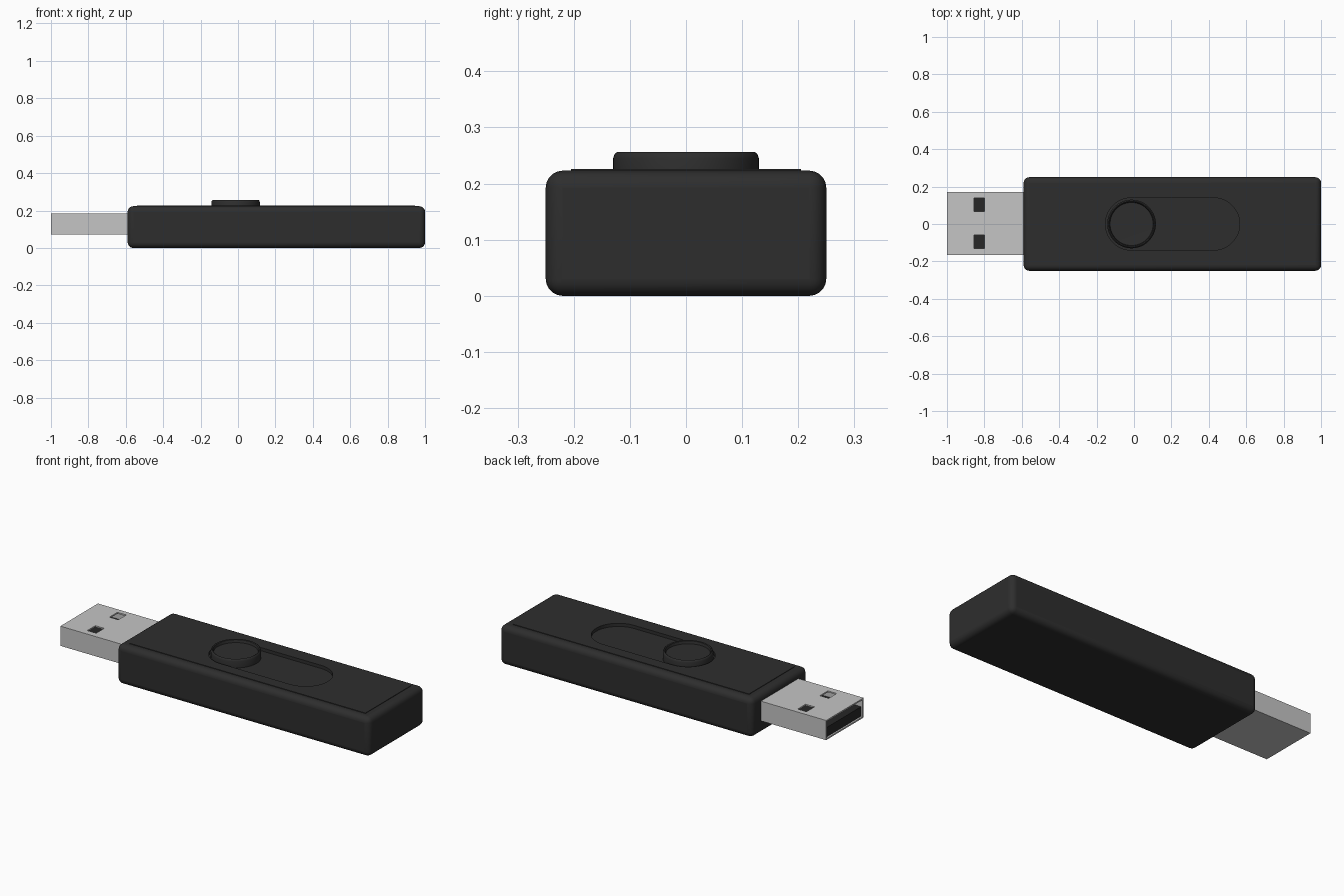
import bpy, bmesh, math
from mathutils import Matrix, Vector

if "Cube" in bpy.data.objects:
    bpy.data.objects.remove(bpy.data.objects["Cube"])


def material(name, rgb):
    m = bpy.data.materials.new(name)
    m.diffuse_color = (*rgb, 1)
    m.use_nodes = True
    m.node_tree.nodes["Principled BSDF"].inputs["Base Color"].default_value = m.diffuse_color
    return m


BLACK = material("matte black", (0.027, 0.027, 0.027))
METAL = material("steel", (0.56, 0.56, 0.56))
TONGUE = material("contact black", (0.02, 0.02, 0.02))


def make(name, bm, mat):
    bmesh.ops.recalc_face_normals(bm, faces=bm.faces)
    me = bpy.data.meshes.new(name)
    bm.to_mesh(me)
    bm.free()
    ob = bpy.data.objects.new(name, me)
    bpy.context.collection.objects.link(ob)
    me.materials.append(mat)
    return ob


def box(name, lo, hi, mat):
    lo, hi = Vector(lo), Vector(hi)
    bm = bmesh.new()
    bmesh.ops.create_cube(bm, size=1, matrix=Matrix.Translation((lo + hi) / 2)
                          @ Matrix.Diagonal((*(hi - lo), 1)))
    return make(name, bm, mat)


def smooth(ob, angle=35):
    bpy.ops.object.select_all(action='DESELECT')
    ob.select_set(True)
    bpy.context.view_layer.objects.active = ob
    bpy.ops.object.shade_smooth_by_angle(angle=math.radians(angle))


def cut(ob, cutter):
    b = ob.modifiers.new("cut", 'BOOLEAN')
    b.operation, b.solver, b.object = 'DIFFERENCE', 'EXACT', cutter
    cutter.hide_render = True
    cutter.hide_set(True)


# stadium-shaped cutter for the slider track
bm = bmesh.new()
R, X0, X1, N = 0.14, -0.013, 0.425, 24
ring = []
for cx, start in ((X1, -math.pi / 2), (X0, math.pi / 2)):
    for i in range(N + 1):
        a = start + math.pi * i / N
        ring.append(bm.verts.new((cx + R * math.cos(a), R * math.sin(a), 0.208)))
face = bm.faces.new(ring)
ext = bmesh.ops.extrude_face_region(bm, geom=[face])
bmesh.ops.translate(bm, vec=(0, 0, 0.1),
                    verts=[v for v in ext["geom"] if isinstance(v, bmesh.types.BMVert)])
track = make("track_cutter", bm, BLACK)

# rounded body and the thin raised top panel, both cut by the track
body = box("body", (-0.59, -0.25, 0), (1.0, 0.25, 0.223), BLACK)
bev = body.modifiers.new("round", 'BEVEL')
bev.width, bev.segments = 0.03, 5
smooth(body)
panel = box("top_panel", (-0.54, -0.205, 0.215), (0.945, 0.205, 0.226), BLACK)
for part in (body, panel):
    cut(part, track)

# slider button: lathed disc with a dished top
profile = [(0.13, 0.206), (0.13, 0.245), (0.127, 0.253), (0.123, 0.256),
           (0.118, 0.253), (0.115, 0.238), (0, 0.236)]
bm = bmesh.new()
vs = [bm.verts.new((r, 0, z)) for r, z in profile]
es = [bm.edges.new(p) for p in zip(vs, vs[1:])]
bmesh.ops.spin(bm, geom=vs + es, cent=(0, 0, 0), axis=(0, 0, 1),
               angle=2 * math.pi, steps=64)
bmesh.ops.remove_doubles(bm, verts=bm.verts, dist=1e-5)
button = make("slider_button", bm, BLACK)
button.location.x = -0.013
smooth(button)

# hollow connector shell: open at the plug end, two square windows on top
shell = box("connector_shell", (-1.0, -0.167, 0.073), (-0.5, 0.17, 0.185), METAL)
cut(shell, box("shell_cutter", (-1.1, -0.159, 0.081), (-0.52, 0.162, 0.177), METAL))
for i, y in enumerate((-0.095, 0.104)):
    cut(shell, box(f"window_cutter_{i}", (-0.856, y - 0.036, 0.15),
                   (-0.8, y + 0.036, 0.25), METAL))

# contact tongue in the lower half of the shell
box("contact_tongue", (-0.99, -0.159, 0.081), (-0.53, 0.162, 0.135), TONGUE)
